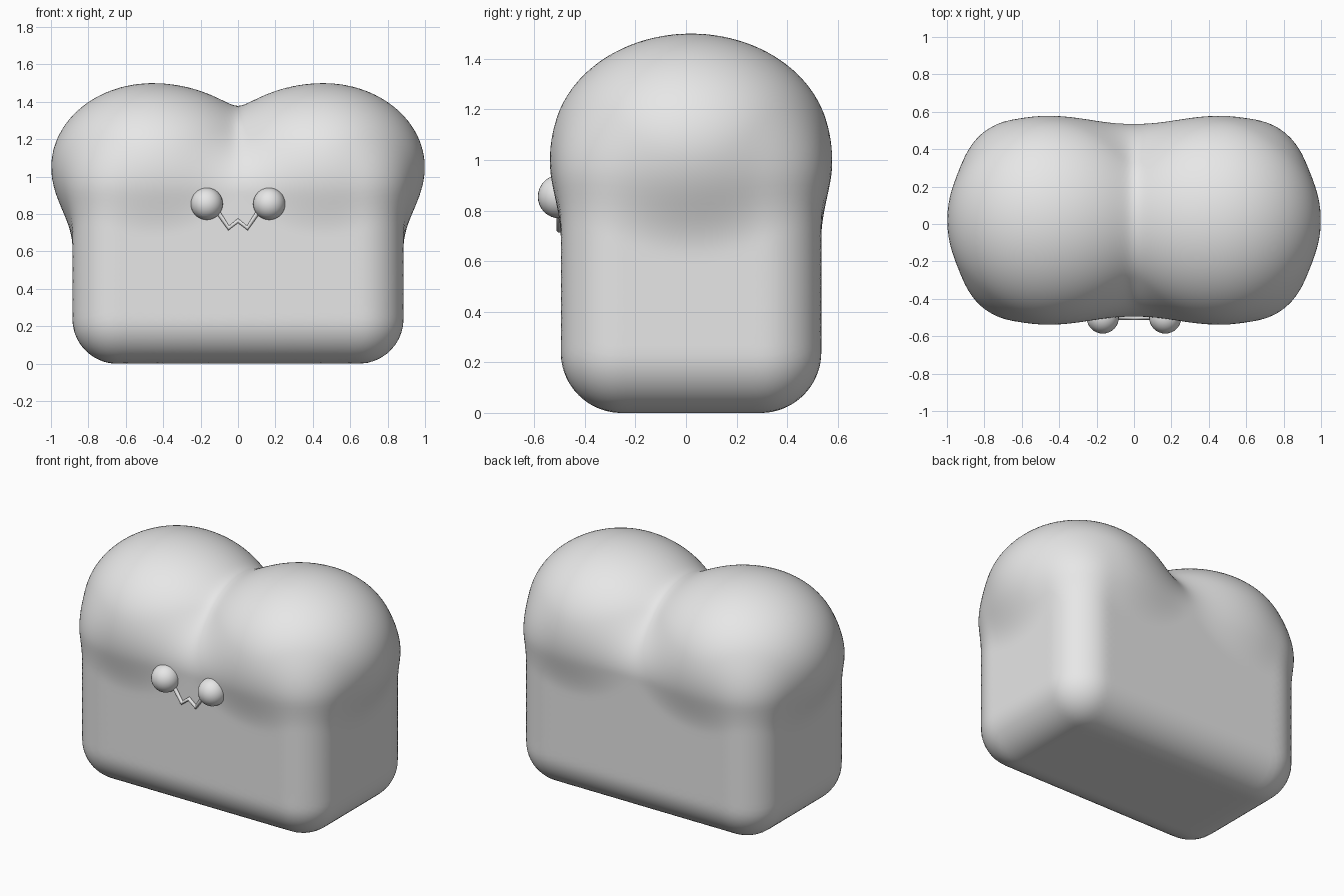
import bpy
import bmesh
import math
from mathutils import Vector

if "Cube" in bpy.data.objects:
    bpy.data.objects.remove(bpy.data.objects["Cube"], do_unlink=True)

grey = bpy.data.materials.new("light grey")
grey.use_nodes = True
grey.diffuse_color = (0.8, 0.8, 0.8, 1)
grey.node_tree.nodes["Principled BSDF"].inputs["Base Color"].default_value = (0.8, 0.8, 0.8, 1)

CENTRE = Vector((0, 0.02, 0.7))


def box_distance(p, centre, half, radius):
    q = [abs(p[i] - centre[i]) - half[i] + radius for i in range(3)]
    outside = math.sqrt(sum(max(v, 0) ** 2 for v in q))
    return outside + min(max(q), 0) - radius


def lobe_distance(p):
    # Mirrored ellipsoid, wider towards the middle, softened at the valley
    dx = math.sqrt(p.x ** 2 + 0.05 ** 2) - 0.46
    radii = (0.60 if dx < 0 else 0.54, 0.55, 0.45)
    d = (dx, p.y - 0.02, p.z - 1.05)
    k0 = math.sqrt(sum((v / r) ** 2 for v, r in zip(d, radii)))
    k1 = math.sqrt(sum((v / r ** 2) ** 2 for v, r in zip(d, radii)))
    return k0 * (k0 - 1) / max(k1, 1e-6)


def loaf_distance(p, blend=0.12):
    a = box_distance(p, (0, 0.02, 0.575), (0.885, 0.515, 0.575), 0.24)
    b = lobe_distance(p)
    h = max(blend - abs(a - b), 0) / blend
    return min(a, b) - h * h * blend / 4


def surface_point(origin, direction):
    near, far = 0.0, 1.6
    for _ in range(22):
        mid = (near + far) / 2
        if loaf_distance(origin + direction * mid) < 0:
            near = mid
        else:
            far = mid
    return origin + direction * near


def finish(obj, name):
    obj.name = name
    obj.data.materials.append(grey)


# Loaf: a sphere pushed out onto the blended box and twin lobes
bm = bmesh.new()
bmesh.ops.create_icosphere(bm, subdivisions=6, radius=1)
for v in bm.verts:
    v.co = surface_point(CENTRE, v.co.normalized())
mesh = bpy.data.meshes.new("loaf")
bm.to_mesh(mesh)
bm.free()
mesh.shade_smooth()
loaf = bpy.data.objects.new("loaf", mesh)
bpy.context.collection.objects.link(loaf)
finish(loaf, "loaf")

# Eyes
for side, name in ((1, "left_eye"), (-1, "right_eye")):
    bpy.ops.mesh.primitive_uv_sphere_add(segments=32, ring_count=16, radius=0.086,
                                         location=(side * 0.167, -0.5, 0.855))
    bpy.ops.object.shade_smooth()
    finish(bpy.context.object, name)

# Mouth: a zigzag tube lying on the front face
curve = bpy.data.curves.new("mouth", "CURVE")
curve.dimensions = "3D"
curve.bevel_depth = 0.013
curve.bevel_resolution = 3
curve.use_fill_caps = True
path = [(-0.11, 0.815), (-0.05, 0.725), (0, 0.765), (0.05, 0.725), (0.11, 0.815)]
spline = curve.splines.new("POLY")
spline.points.add(len(path) - 1)
for point, (x, z) in zip(spline.points, path):
    y = surface_point(Vector((x, 0, z)), Vector((0, -1, 0))).y
    point.co = (x, y - 0.005, z, 1)
mouth = bpy.data.objects.new("mouth", curve)
bpy.context.collection.objects.link(mouth)
finish(mouth, "mouth")
